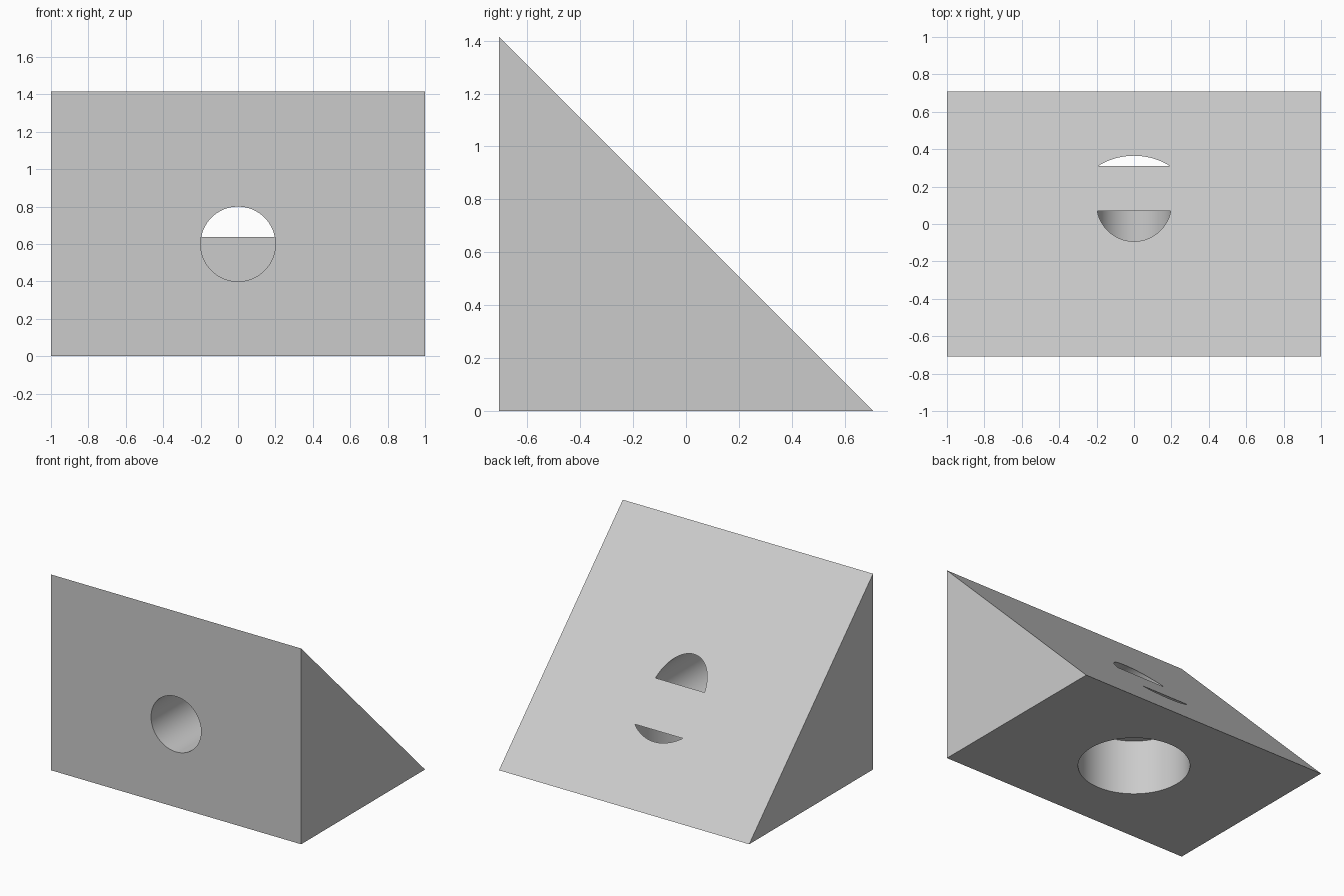
import bpy, bmesh, math
from mathutils import Matrix

cube = bpy.data.objects.get("Cube")
if cube:
    bpy.data.objects.remove(cube, do_unlink=True)

grey = bpy.data.materials.new("light grey")
grey.use_nodes = True
colour = (0.6, 0.6, 0.6, 1)
grey.diffuse_color = colour
grey.node_tree.nodes["Principled BSDF"].inputs["Base Color"].default_value = colour

H = 0.7071  # half depth; the wedge is as tall as it is deep


def add_object(name, bm):
    bmesh.ops.recalc_face_normals(bm, faces=bm.faces)
    mesh = bpy.data.meshes.new(name)
    bm.to_mesh(mesh)
    bm.free()
    mesh.materials.append(grey)
    obj = bpy.data.objects.new(name, mesh)
    bpy.context.collection.objects.link(obj)
    return obj


def drill(target, name, radius, start, end, matrix):
    """Cut a flat-ended round hole running along the matrix's z axis."""
    bm = bmesh.new()
    bmesh.ops.create_cone(bm, cap_ends=True, segments=96, radius1=radius, radius2=radius,
                          depth=end - start,
                          matrix=matrix @ Matrix.Translation((0, 0, (start + end) / 2)))
    cutter = add_object(name, bm)
    cutter.hide_render = True
    cutter.hide_set(True)
    mod = target.modifiers.new(name, 'BOOLEAN')
    mod.operation = 'DIFFERENCE'
    mod.solver = 'EXACT'
    mod.object = cutter
    bpy.context.view_layer.objects.active = target
    bpy.ops.object.modifier_apply(modifier=name)
    bpy.data.objects.remove(cutter, do_unlink=True)


# Wedge: right triangle profile extruded along x
bm = bmesh.new()
profile = [bm.verts.new((-1, y, z)) for y, z in ((-H, 0), (H, 0), (-H, 2 * H))]
face = bm.faces.new(profile)
extruded = bmesh.ops.extrude_face_region(bm, geom=[face])["geom"]
bmesh.ops.translate(bm, vec=(2, 0, 0),
                    verts=[v for v in extruded if isinstance(v, bmesh.types.BMVert)])
wedge = add_object("wedge", bm)

# Blind hole from the front, breaking out through the slope
to_back = Matrix.Translation((0, 0, 0.6)) @ Matrix.Rotation(-math.pi / 2, 4, 'X')
drill(wedge, "front_hole", 0.2, -1, 0.069, to_back)

# Wider blind hole from below, clipping the slope
drill(wedge, "bottom_hole", 0.365, -0.3, 0.397, Matrix.Identity(4))

# Smooth hole walls, sharp edges
bpy.ops.object.select_all(action='DESELECT')
wedge.select_set(True)
bpy.context.view_layer.objects.active = wedge
bpy.ops.object.shade_smooth_by_angle(angle=math.radians(30))
